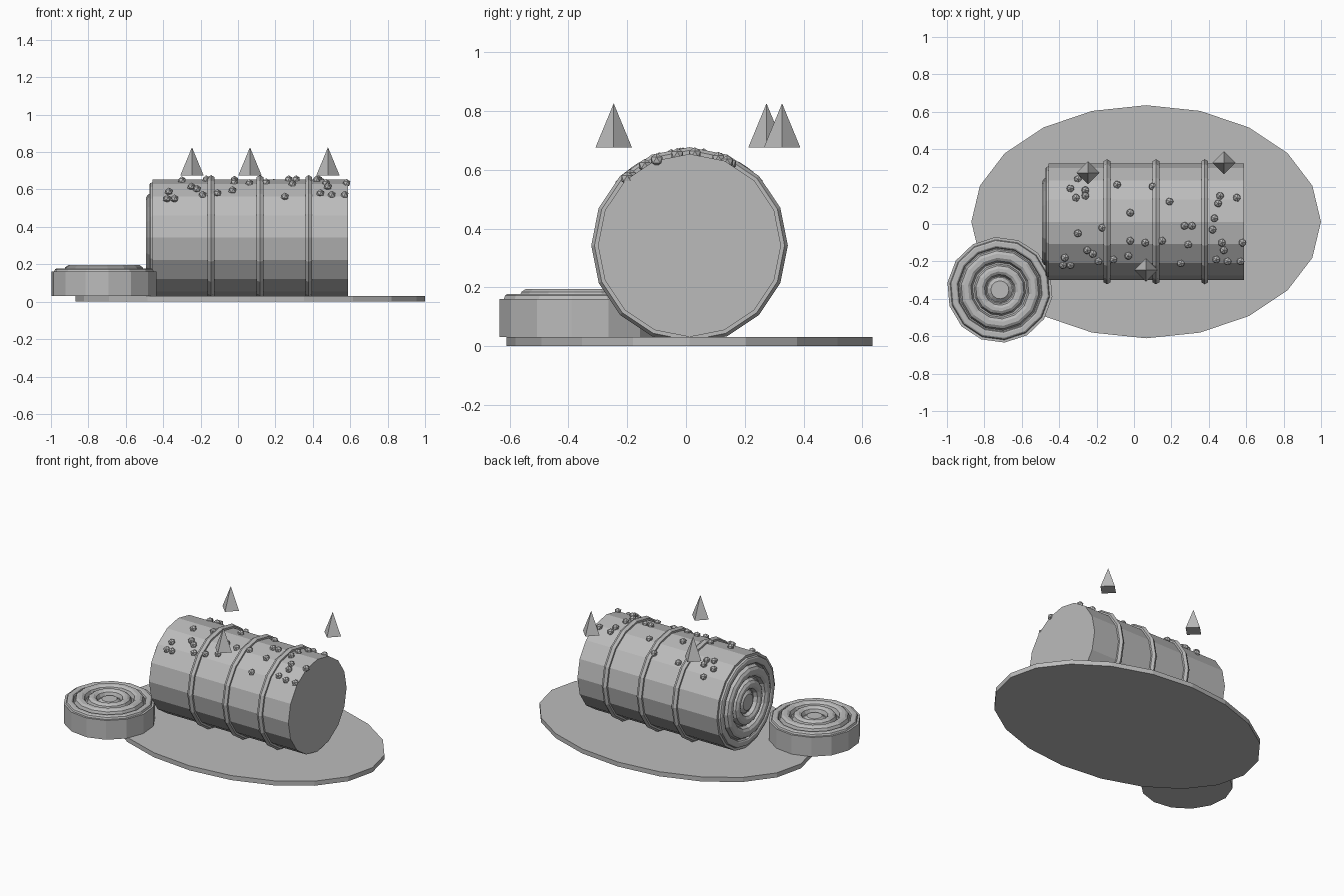
import bpy, bmesh
from math import pi, radians, sqrt
from mathutils import Matrix, Vector

cube = bpy.data.objects.get("Cube")
if cube:
    bpy.data.objects.remove(cube, do_unlink=True)

GREY = (0.5, 0.5, 0.5, 1.0)
stone = bpy.data.materials.new("plain grey")
stone.use_nodes = True
stone.diffuse_color = GREY
stone.node_tree.nodes["Principled BSDF"].inputs["Base Color"].default_value = GREY

CX, CY = 0.065, 0.012        # middle of the log and ground
GROUND = 0.031               # ground thickness
R = 0.3115                   # log radius
CZ = GROUND + R
LENGTH = 1.044
AXIS_X = Matrix.Rotation(-pi / 2, 4, 'Y')   # turns +z to -x


def finish(name, bm, matrix):
    bmesh.ops.recalc_face_normals(bm, faces=bm.faces)
    mesh = bpy.data.meshes.new(name)
    bm.to_mesh(mesh)
    bm.free()
    mesh.materials.append(stone)
    obj = bpy.data.objects.new(name, mesh)
    obj.matrix_world = matrix
    bpy.context.collection.objects.link(obj)
    return obj


def lathe(name, profile, sides, matrix, closed=False):
    """Spin a (radius, height) profile round z; open ends get flat caps."""
    bm = bmesh.new()
    rings = []
    for r, z in profile:
        rings.append([bm.verts.new(Matrix.Rotation(2 * pi * i / sides, 3, 'Z') @ Vector((r, 0, z)))
                      for i in range(sides)])
    pairs = list(zip(rings, rings[1:]))
    if closed:
        pairs.append((rings[-1], rings[0]))
    else:
        bm.faces.new(rings[0])
        bm.faces.new(rings[-1])
    for a, b in pairs:
        for i in range(sides):
            j = (i + 1) % sides
            bm.faces.new((a[i], a[j], b[j], b[i]))
    return finish(name, bm, matrix)


def cut_wood(radius, height):
    """Cylinder profile whose top carries raised growth rings."""
    ridges = [(0.95, 0.79, 0.017), (0.77, 0.52, 0.034), (0.49, 0.26, 0.034)]
    points = [(radius, 0), (radius, height)]
    for outer, inner, rise in ridges:
        edge = rise * 0.9 / radius
        points += [(outer * radius, height),
                   ((outer - edge * 0.3) * radius, height + rise * 0.7),
                   ((outer - edge * 0.8) * radius, height + rise),
                   ((inner + edge * 0.8) * radius, height + rise),
                   ((inner + edge * 0.3) * radius, height + rise * 0.7),
                   (inner * radius, height)]
    points += [(0.24 * radius, height), (0.17 * radius, height + 0.017)]
    return points


# Oval ground slab
lathe("ground_slab", [(0.623, 0), (0.623, GROUND)], 20,
      Matrix.Translation((CX, CY, 0)) @ Matrix.Diagonal((1.5, 1, 1, 1)))

# Fallen log with growth rings on its right end
lathe("log", cut_wood(R, LENGTH), 16,
      Matrix.Translation((CX + LENGTH / 2, CY, CZ)) @ AXIS_X)

# Raised bands round the log
for i in range(3):
    lathe(f"log_band_{i + 1}",
          [(R + 0.023, 0), (R + 0.012, 0.018), (R - 0.02, 0.018),
           (R - 0.02, -0.018), (R + 0.012, -0.018)], 16,
          Matrix.Translation((-0.144 + 0.261 * i, CY, CZ)) @ AXIS_X, closed=True)

# Low stump beside the log
lathe("stump", cut_wood(0.283, 0.13), 14,
      Matrix.Translation((-0.717, -0.352, GROUND)) @ Matrix.Rotation(radians(18), 4, 'Z'))

# Floating four-sided spikes
for i, (x, y) in enumerate([(-0.246, 0.274), (0.064, -0.246), (0.481, 0.327)]):
    bm = bmesh.new()
    bmesh.ops.create_cone(bm, cap_ends=True, segments=4, radius1=0.062, radius2=0, depth=0.15)
    finish(f"spike_{i + 1}", bm, Matrix.Translation((x, y, 0.751)))

# Moss clumps on the log's upper side, in hundredths
MOSS = [(-30, 24), (-34, 19), (-31, 14), (-26, 15), (-26, 18), (-9, 21), (10, 20), (19, 12),
        (-2, 6), (-17, -2), (-30, -5), (-2, -9), (-3, -17), (6, -10), (15, -9), (27, -1),
        (31, -1), (29, -11), (42, -3), (43, 3), (45, 11), (46, 15), (55, 14), (58, -10),
        (47, -10), (48, -14), (57, -20), (50, -20), (44, -19), (25, -21), (-19, -20),
        (-11, -19), (-25, -14), (-22, -16), (-37, -18), (-38, -22), (-34, -22)]
bm = bmesh.new()
for x, y in MOSS:
    x, y = x / 100, y / 100
    z = CZ + sqrt(R * R - (y - CY) ** 2)
    bmesh.ops.create_icosphere(bm, subdivisions=1, radius=0.023,
                               matrix=Matrix.Translation((x, y, z)))
finish("moss_clumps", bm, Matrix.Identity(4))
